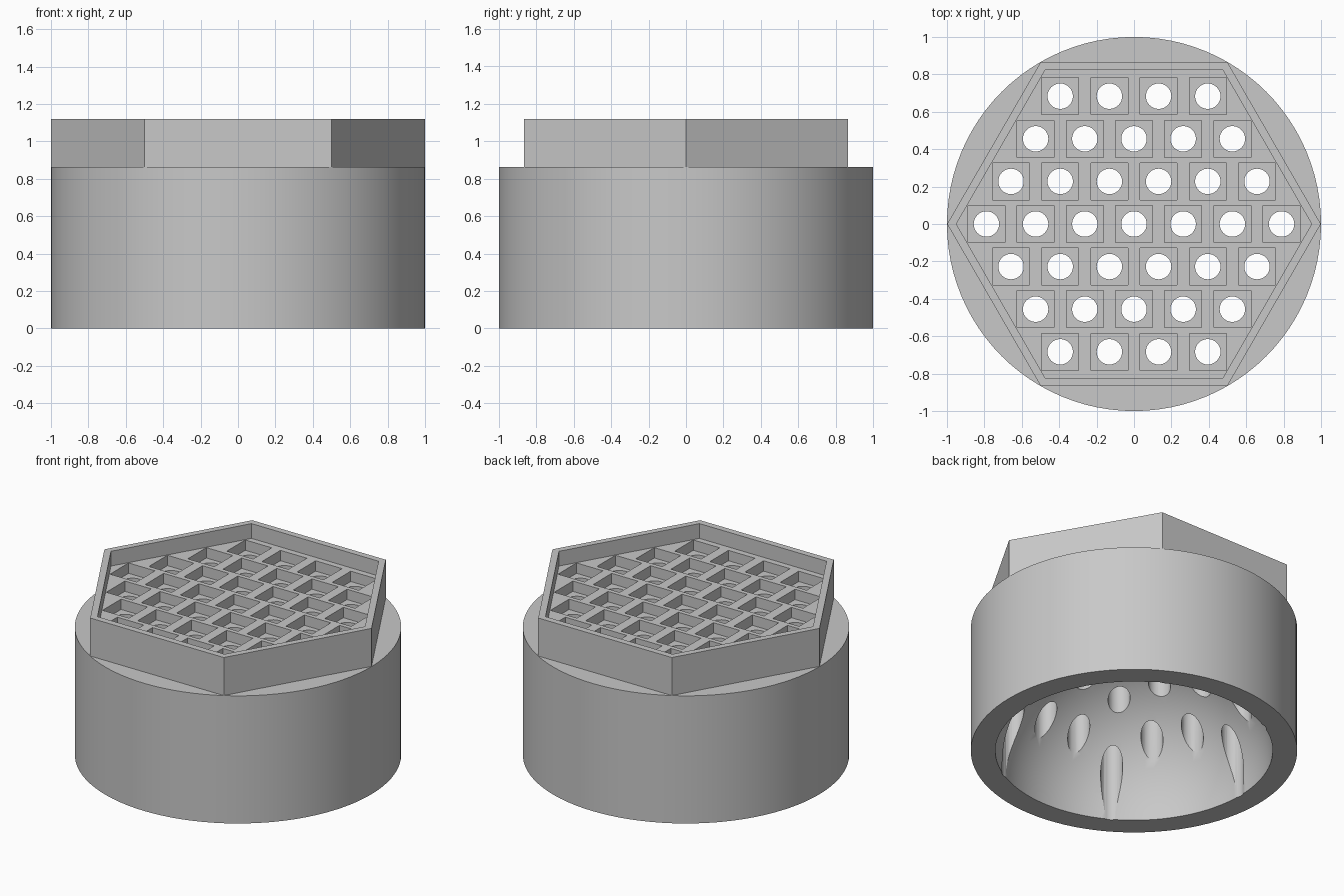
import bpy, bmesh, math
from mathutils import Matrix, Vector

cube = bpy.data.objects.get("Cube")
if cube:
    bpy.data.objects.remove(cube, do_unlink=True)

grey = bpy.data.materials.new("plain grey")
grey.use_nodes = True
grey.diffuse_color = (0.58, 0.58, 0.58, 1)
grey.node_tree.nodes["Principled BSDF"].inputs["Base Color"].default_value = (0.58, 0.58, 0.58, 1)

PITCH = 0.263
ROW = PITCH * math.sqrt(3) / 2


def make_object(name, bm):
    mesh = bpy.data.meshes.new(name)
    bm.to_mesh(mesh)
    bm.free()
    mesh.materials.append(grey)
    obj = bpy.data.objects.new(name, mesh)
    bpy.context.scene.collection.objects.link(obj)
    return obj


def add_prism(bm, radius, bottom, top, sides, x=0, y=0, turn=0):
    """Upright prism with its first corner at the given angle."""
    ring = []
    for i in range(sides):
        a = turn + 2 * math.pi * i / sides
        ring.append(bm.verts.new((x + radius * math.cos(a), y + radius * math.sin(a), bottom)))
    base = bm.faces.new(ring)
    solid = bmesh.ops.extrude_face_region(bm, geom=[base], use_keep_orig=True)
    verts = [v for v in solid["geom"] if isinstance(v, bmesh.types.BMVert)]
    bmesh.ops.translate(bm, verts=verts, vec=Vector((0, 0, top - bottom)))
    bmesh.ops.recalc_face_normals(bm, faces=bm.faces)


def prism(name, *args):
    bm = bmesh.new()
    add_prism(bm, *args)
    return make_object(name, bm)


def array_of_prisms(name, centres, *args):
    bm = bmesh.new()
    for x, y, turn in centres:
        add_prism(bm, *args, x, y, turn)
    return make_object(name, bm)


# Hexagonal lattice of 37 positions
lattice = []
for row in range(-3, 4):
    count = 7 - abs(row)
    for i in range(count):
        lattice.append(((i - (count - 1) / 2) * PITCH, row * ROW))

# Round drum and the hexagonal head on it
body = prism("holder_body", 1.0, 0, 0.863, 96)
head = prism("hexagon_head", 0.999, 0.5, 1.12, 6)

# Cutters: shallow tray, square pockets, round bores and the domed cavity
tray = prism("tray_cutter", 0.95, 1.02, 1.3, 6)
pockets = array_of_prisms("pocket_cutter", [(x, y, math.pi / 4) for x, y in lattice],
                          0.099 * math.sqrt(2), 0.95, 1.1, 4)
bores = array_of_prisms("bore_cutter", [(x, y, 0) for x, y in lattice],
                        0.068, -0.2, 1.06, 32)
bm = bmesh.new()
bmesh.ops.create_uvsphere(bm, u_segments=96, v_segments=48, radius=0.85)
dome = make_object("dome_cutter", bm)

steps = [(head, 'UNION'), (tray, 'DIFFERENCE'), (pockets, 'DIFFERENCE'),
         (dome, 'DIFFERENCE'), (bores, 'DIFFERENCE')]
for tool, operation in steps:
    mod = body.modifiers.new(tool.name, 'BOOLEAN')
    mod.operation = operation
    mod.solver = 'EXACT'
    mod.object = tool
    tool.hide_render = True

# Bake the cuts and drop the cutters
bpy.context.view_layer.update()
graph = bpy.context.evaluated_depsgraph_get()
mesh = bpy.data.meshes.new_from_object(body.evaluated_get(graph))
body.modifiers.clear()
body.data = mesh
mesh.materials.clear()
mesh.materials.append(grey)
for tool, _ in steps:
    bpy.data.objects.remove(tool, do_unlink=True)

bpy.ops.object.select_all(action='DESELECT')
body.select_set(True)
bpy.context.view_layer.objects.active = body
bpy.ops.object.shade_smooth_by_angle(angle=math.radians(30))
